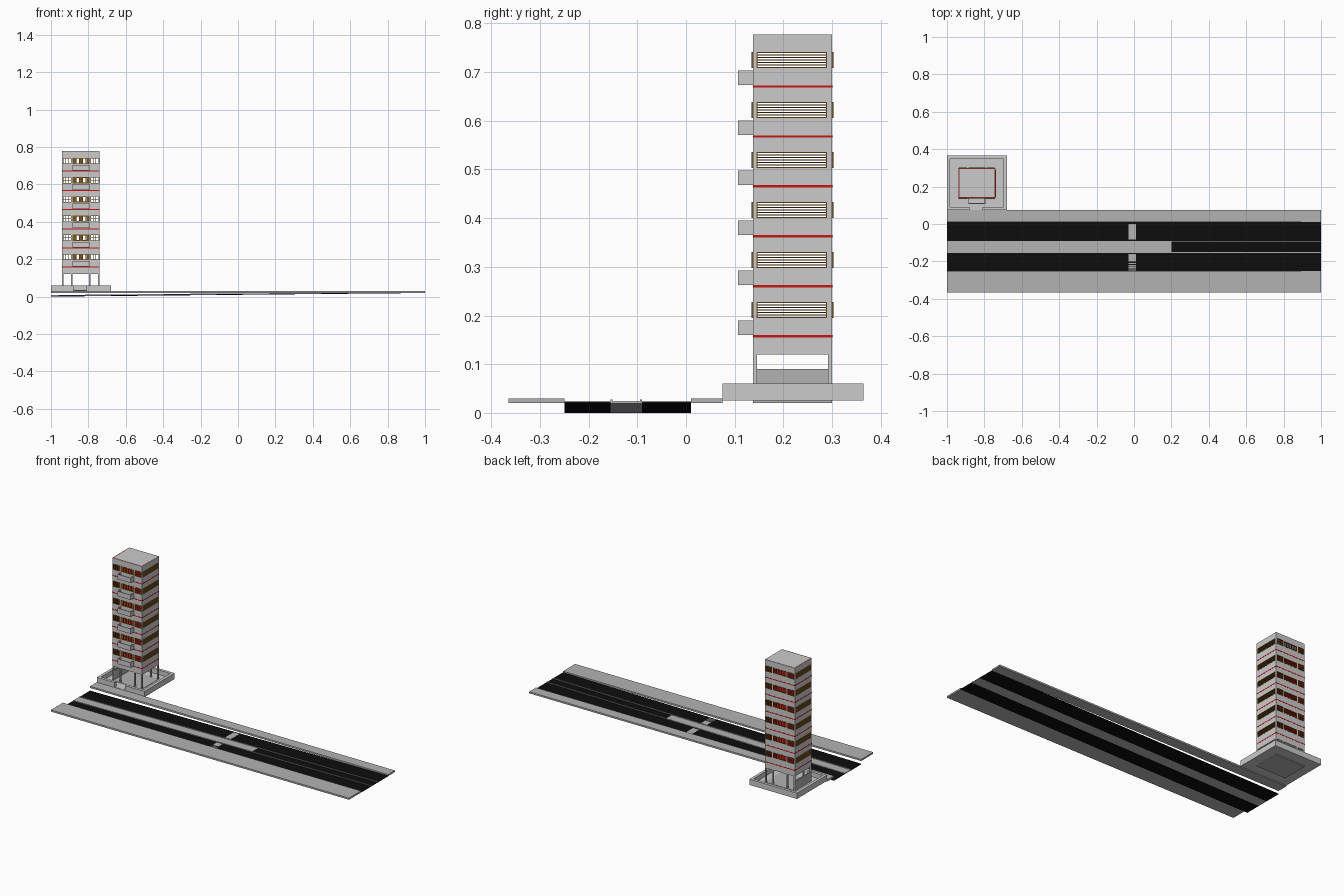
import bpy
import bmesh

cube = bpy.data.objects.get("Cube")
if cube:
    bpy.data.objects.remove(cube, do_unlink=True)


def material(name, *rgb):
    mat = bpy.data.materials.new(name)
    mat.use_nodes = True
    mat.diffuse_color = (*rgb, 1)
    mat.node_tree.nodes["Principled BSDF"].inputs["Base Color"].default_value = (*rgb, 1)
    return mat


concrete = material("light concrete", .6, .6, .6)
paving = material("paving grey", .45, .45, .45)
asphalt = material("asphalt black", .004, .004, .004)
red = material("red paint", .6, .006, .006)
brown = material("brown wood", .2, .09, .01)


def build(name, mat, boxes):
    """One object made of axis-aligned boxes (x0, x1, y0, y1, z0, z1)."""
    bm = bmesh.new()
    for x0, x1, y0, y1, z0, z1 in boxes:
        verts = bmesh.ops.create_cube(bm, size=1)["verts"]
        for v in verts:
            v.co = (x1 if v.co.x > 0 else x0,
                    y1 if v.co.y > 0 else y0,
                    z1 if v.co.z > 0 else z0)
    mesh = bpy.data.meshes.new(name)
    bm.to_mesh(mesh)
    bm.free()
    mesh.materials.append(mat)
    obj = bpy.data.objects.new(name, mesh)
    bpy.context.collection.objects.link(obj)
    return obj


# Tower outline and storey rhythm
LEFT, RIGHT, FRONT, BACK = -.74, -.94, .138, .3
BOTTOM, TOP, STOREY, FLOORS = .12, .777, .1027, 6
SILL, HEAD = .195, .228
levels = [i * STOREY for i in range(FLOORS)]


def place(side, u0, u1, d0, d1, z0, z1):
    """Box on a tower side: u along the wall, d inward from its face."""
    if side == "front":
        return u0, u1, FRONT + d0, FRONT + d1, z0, z1
    if side == "back":
        return u0, u1, BACK - d1, BACK - d0, z0, z1
    if side == "left":
        return LEFT - d1, LEFT - d0, u0, u1, z0, z1
    return RIGHT + d0, RIGHT + d1, u0, u1, z0, z1


def wall(side, start, end, openings, d0, d1):
    """Wall layer: full bands between window rows, piers beside openings."""
    boxes = []
    z = BOTTOM
    edges = [start] + [u for span in openings for u in span] + [end]
    for lift in levels:
        boxes.append(place(side, start, end, d0, d1, z, SILL + lift))
        for u0, u1 in zip(edges[::2], edges[1::2]):
            boxes.append(place(side, u0, u1, d0, d1, SILL + lift, HEAD + lift))
        z = HEAD + lift
    boxes.append(place(side, start, end, d0, d1, z, TOP))
    return boxes


def window(side, u0, u1, lift, columns, rows, bar, proud):
    """Rectangular frame with evenly spaced upright and level bars."""
    boxes = []
    z0, z1 = SILL + lift, HEAD + lift
    for i in range(columns + 1):
        u = u0 + (u1 - u0 - bar) * i / columns
        boxes.append(place(side, u, u + bar, -proud, .004, z0, z1))
    for i in range(rows + 1):
        z = z0 + (z1 - z0 - bar) * i / rows
        boxes.append(place(side, u0, u1, -proud, .004, z, z + bar))
    return boxes


# Walls with red lining, and their windows
face_openings = [(-.935, -.892), (-.885, -.795), (-.788, -.745)]
side_openings = [(.145, .29)]
for side in ("front", "back", "left", "right"):
    long_wall = side in ("front", "back")
    start, end = (RIGHT, LEFT) if long_wall else (FRONT, BACK)
    openings = face_openings if long_wall else side_openings
    build(side + "_wall", concrete, wall(side, start, end, openings, 0, .004))
    build(side + "_lining", red, wall(side, start + .004, end - .004, openings, .004, .006))
    frames, grids = [], []
    for lift in levels:
        if long_wall:
            small_a, middle, small_b = openings
            frames += window(side, *middle, lift, 5, 1, .004, .001)
            for span in (small_a, small_b):
                grids += window(side, *span, lift, 3, 2, .002, .003)
        else:
            frames += window(side, *openings[0], lift, 1, 6, .002, .001)
    build(side + "_window_frames", brown, frames)
    if grids:
        build(side + "_corner_window_grids", brown, grids)

# Wooden door leaves in the middle openings
leaves = []
for lift in levels:
    for u in (-.885, -.848, -.811):
        leaves.append(place("front", u, u + .016, .001, .004, SILL + lift, HEAD + lift))
build("front_door_leaves", brown, leaves)

# Storey slabs, red bands and roof
build("storey_bands", red, [
    (RIGHT - .0006, LEFT + .0006, FRONT - .0006, BACK + .0006, .1545 + h, .1595 + h)
    for h in levels])
build("roof", concrete, [(RIGHT, LEFT, FRONT, BACK, TOP - .006, TOP)])
build("underside_slab", concrete, [(RIGHT, LEFT, FRONT, BACK, BOTTOM, BOTTOM + .006)])

# Open balconies on the front
balconies = []
for lift in levels:
    z0, z1 = .16 + lift, .19 + lift
    balconies += [(-.885, -.795, .107, FRONT, z0, z0 + .004),
                  (-.885, -.795, .107, .111, z0, z1),
                  (-.885, -.881, .107, FRONT, z0, z1),
                  (-.799, -.795, .107, FRONT, z0, z1)]
build("balconies", concrete, balconies)

# Ground storey: posts, low wall and footing
posts = []
for y in (FRONT, BACK - .008):
    for x in (RIGHT, -.892, -.796, LEFT - .008):
        posts.append((x, x + .008, y, y + .008, .03, BOTTOM))
build("ground_posts", concrete, posts)
build("low_wall", paving, [(RIGHT, RIGHT + .006, FRONT, BACK, .03, .09)])
build("footing", paving, [(RIGHT, LEFT, FRONT, BACK, .02, .034)])

# Courtyard with rim and entrance gap
build("courtyard_floor", concrete, [(-1, -.68, .075, .365, .025, .032)])
build("courtyard_rim", concrete, [
    (-1, -.88, .075, .092, .025, .06), (-.81, -.68, .075, .092, .025, .06),
    (-1, -.68, .348, .365, .025, .06),
    (-1, -.983, .075, .365, .025, .06), (-.697, -.68, .075, .365, .025, .06)])

# Pavements
build("front_pavement", paving, [(-1, 1, -.365, -.25, .02, .03)])
build("back_pavement", paving, [(-1, 1, .01, .075, .02, .03)])

# Road parts, tilted gently upward along x
road = [
    build("carriageways", asphalt, [(-1, 1, -.25, -.155, 0, .004), (-1, 1, -.09, .01, 0, .004)]),
    build("median", paving, [(-1, 1, -.155, -.09, 0, .003), (-1, .2, -.15, -.094, .003, .005)]),
    build("median_asphalt", asphalt, [(.2, 1, -.15, -.094, .003, .004)]),
    build("median_kerbs", paving, [(-1, 1, y, y + .004, .003, .008) for y in (-.155, -.094)]),
    build("crossing", paving,
          [(-.03, .01, -.082, 0, .004, .005), (-.03, .01, -.2, -.16, .004, .005)]
          + [(-.03, .01, y / 1000, y / 1000 + .006, .004, .005) for y in range(-248, -205, 11)]),
]
for obj in road:
    for v in obj.data.vertices:
        v.co.z += .0095 * (v.co.x + 1)
